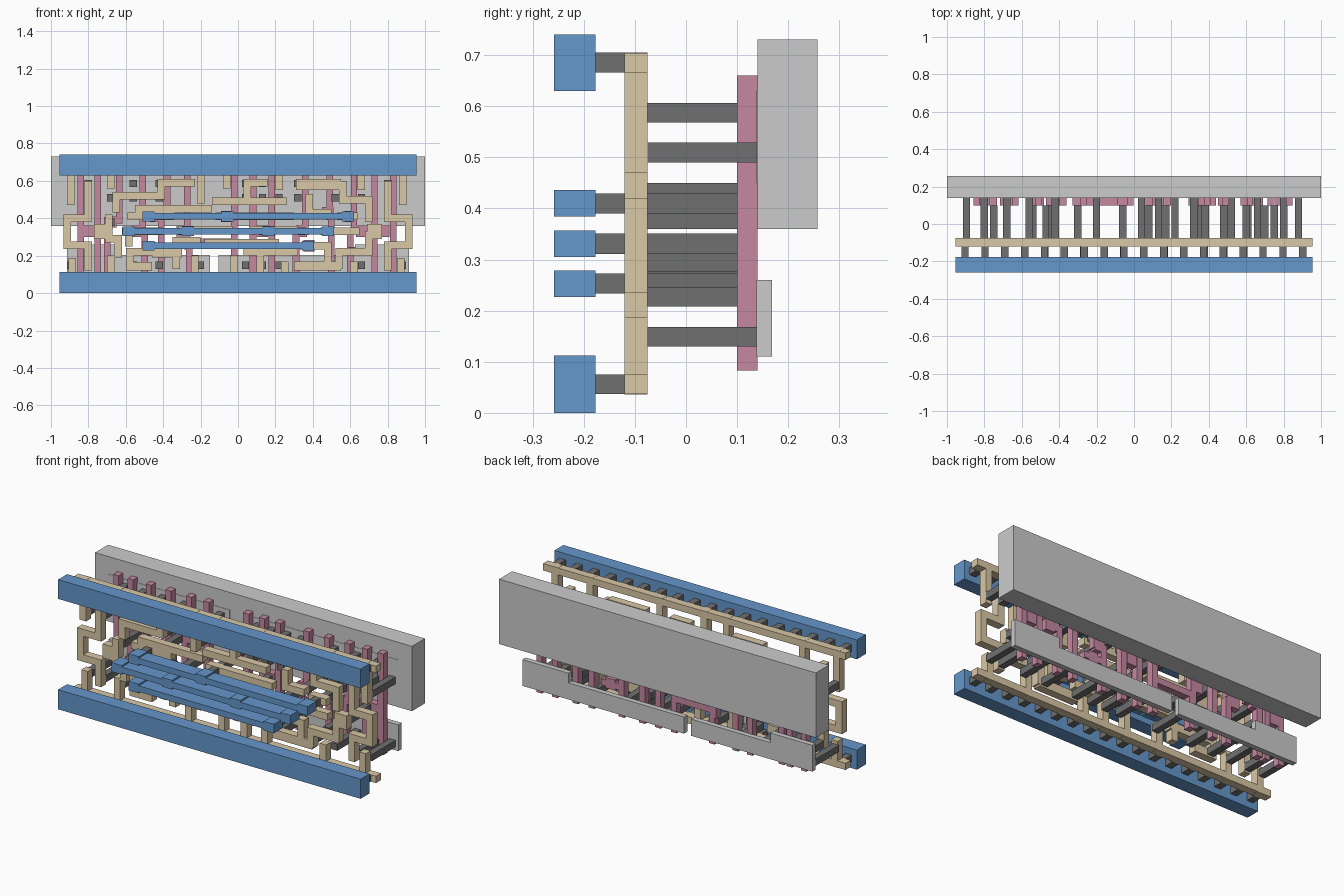
import bpy, bmesh


def material(name, rgb):
    m = bpy.data.materials.new(name)
    m.diffuse_color = (*rgb, 1)
    return m


BLUE = material("blue", (0.13, 0.31, 0.60))
TAN = material("tan", (0.70, 0.58, 0.38))
PINK = material("pink", (0.56, 0.25, 0.35))
DARK = material("dark", (0.16, 0.16, 0.16))


def path(w, *pts):
    """Rectangles (x0, x1, z0, z1) following a right-angled centre line."""
    h = w / 2
    return [(min(a[0], b[0]) - h, max(a[0], b[0]) + h,
             min(a[1], b[1]) - h, max(a[1], b[1]) + h)
            for a, b in zip(pts, pts[1:])]


def sq(x, z, w):
    return (x - w / 2, x + w / 2, z - w / 2, z + w / 2)


def mirrored(rects):
    return rects + [(-b, -a, c, d) for a, b, c, d in rects]


def layer(name, rects, y0, y1, mat=None):
    """Merge flat rectangles into one outline and extrude it from y0 to y1."""
    rects = [tuple(round(v, 3) for v in r) for r in rects]
    xs = sorted({v for r in rects for v in r[:2]})
    zs = sorted({v for r in rects for v in r[2:]})
    bm = bmesh.new()
    verts = {}

    def vert(i, j):
        if (i, j) not in verts:
            verts[i, j] = bm.verts.new((xs[i], y0, zs[j]))
        return verts[i, j]

    for i in range(len(xs) - 1):
        for j in range(len(zs) - 1):
            cx, cz = (xs[i] + xs[i + 1]) / 2, (zs[j] + zs[j + 1]) / 2
            if any(a < cx < b and c < cz < d for a, b, c, d in rects):
                bm.faces.new([vert(i, j), vert(i + 1, j), vert(i + 1, j + 1), vert(i, j + 1)])
    base = bm.faces[:]
    ext = bmesh.ops.extrude_face_region(bm, geom=base, use_keep_orig=True)
    bmesh.ops.translate(bm, vec=(0, y1 - y0, 0),
                        verts=[g for g in ext["geom"] if isinstance(g, bmesh.types.BMVert)])
    bmesh.ops.recalc_face_normals(bm, faces=bm.faces[:])
    me = bpy.data.meshes.new(name)
    bm.to_mesh(me)
    bm.free()
    ob = bpy.data.objects.new(name, me)
    bpy.context.collection.objects.link(ob)
    if mat:
        me.materials.append(mat)


# Back plate and the thin stepped plates
layer("back_plate", [(-1, 1, 0.36, 0.73)], 0.14, 0.257)
layer("lower_thin_plates", [(-0.915, -0.15, 0.11, 0.205), (-0.915, -0.65, 0.11, 0.26),
                            (-0.105, 0.915, 0.11, 0.205), (0.625, 0.915, 0.11, 0.26)], 0.138, 0.168)
layer("upper_thin_plates", [(-0.915, -0.15, 0.45, 0.63), (-0.03, 0.915, 0.45, 0.63)], 0.138, 0.168)

# Front rails and the three padded strips
layer("bottom_rail", [(-0.955, 0.955, 0, 0.112)], -0.258, -0.177, BLUE)
layer("top_rail", [(-0.955, 0.955, 0.63, 0.74)], -0.258, -0.177, BLUE)
strips = {"upper_strip": (0.41, [-0.478, -0.055, 0.587]),
          "middle_strip": (0.331, [-0.585, -0.268, 0.163, 0.48]),
          "lower_strip": (0.253, [-0.478, 0.375])}
pegs = []
for name, (z, pads) in strips.items():
    r = [(pads[0], pads[-1], z - 0.017, z + 0.017)]
    r += [(x - 0.032, x + 0.032, z - 0.026, z + 0.026) for x in pads]
    layer(name, r, -0.258, -0.177, BLUE)
    pegs += [sq(x, z, 0.039) for x in pads]
for k in range(18):
    pegs += [sq(-0.903 + 0.1062 * k, z, 0.039) for z in (0.056, 0.685)]
layer("short_pegs", pegs, -0.177, -0.12, DARK)

# Tan wiring: two rails with teeth and tracks between them
W = 0.04
wire = [(-0.955, 0.955, 0.037, 0.076), (-0.955, 0.955, 0.665, 0.704)]
for x, z in [(-0.895, 0.49), (-0.68, 0.58), (-0.20, 0.50), (-0.06, 0.58),
             (0.22, 0.57), (0.66, 0.57), (0.88, 0.49)]:
    wire += path(W, (x, 0.685), (x, z))
for x, z in [(-0.885, 0.167), (-0.68, 0.18), (-0.23, 0.18), (-0.02, 0.18),
             (0.12, 0.19), (0.25, 0.15), (0.62, 0.15), (0.87, 0.167)]:
    wire += path(W, (x, 0.056), (x, z))
wire += mirrored(path(W, (0.80, 0.58), (0.80, 0.40), (0.912, 0.40), (0.912, 0.255),
                      (0.80, 0.255), (0.80, 0.14)))
wire += mirrored([(0.69, 0.77, 0.29, 0.37)])
wire += path(W, (-0.69, 0.40), (-0.69, 0.29), (-0.64, 0.29), (-0.64, 0.21))
wire += path(W, (-0.65, 0.45), (-0.65, 0.52), (-0.41, 0.52), (-0.41, 0.59), (-0.25, 0.59))
wire += path(W, (-0.57, 0.41), (-0.36, 0.41)) + path(W, (-0.53, 0.45), (-0.16, 0.45))
wire += path(W, (-0.60, 0.331), (-0.42, 0.331)) + path(W, (-0.585, 0.331), (-0.585, 0.27))
wire += path(W, (-0.58, 0.15), (-0.58, 0.22), (-0.46, 0.22), (-0.46, 0.253))
wire += [(-0.60, -0.46, 0.12, 0.165), (-0.46, -0.30, 0.19, 0.235)]
wire += path(W, (-0.33, 0.15), (-0.33, 0.28), (-0.22, 0.28)) + path(W, (-0.30, 0.34), (-0.05, 0.34))
wire += path(W, (-0.12, 0.49), (0.24, 0.49)) + path(W, (0.05, 0.49), (0.05, 0.59), (0.14, 0.59))
wire += path(W, (-0.10, 0.41), (0.28, 0.41)) + path(W, (0.08, 0.34), (0.30, 0.34))
wire += path(W, (-0.16, 0.27), (0.20, 0.27)) + path(W, (0.05, 0.27), (0.05, 0.22), (0.30, 0.22))
wire += [(0.31, 0.55, 0.55, 0.61), (0.30, 0.55, 0.12, 0.17)]
wire += path(W, (0.50, 0.58), (0.56, 0.58), (0.56, 0.50), (0.70, 0.50), (0.70, 0.40))
wire += path(W, (0.38, 0.51), (0.38, 0.43), (0.48, 0.43)) + path(W, (0.55, 0.41), (0.62, 0.41))
wire += path(W, (0.46, 0.331), (0.63, 0.331)) + path(W, (0.36, 0.253), (0.48, 0.253), (0.48, 0.19))
wire += path(W, (0.54, 0.15), (0.54, 0.22), (0.70, 0.22), (0.70, 0.31))
layer("tan_wiring", wire, -0.12, -0.075, TAN)

# Pink fingers, some shifted halfway up by a sideways jog
P = 0.035
fingers = []
for x in (-0.84, -0.75, 0.08, 0.18, 0.73, 0.83):
    fingers += path(P, (x, 0.10), (x, 0.643))
for xt, xb, z in [(-0.635, -0.70, 0.39), (-0.51, -0.50, 0.33), (-0.38, -0.41, 0.41),
                  (-0.27, -0.26, 0.25), (-0.02, -0.02, 0.33), (0.36, 0.31, 0.33),
                  (0.49, 0.50, 0.41), (0.62, 0.60, 0.33)]:
    fingers += path(P, (xt, 0.643), (xt, z), (xb, z), (xb, 0.10))
fingers += path(P, (-0.26, 0.275), (-0.02, 0.275)) + path(P, (0.31, 0.25), (0.42, 0.25))
for x, z in [(-0.80, 0.331), (0.78, 0.331), (-0.68, 0.38), (-0.54, 0.331), (-0.44, 0.41),
             (-0.30, 0.331), (-0.06, 0.41), (0.13, 0.331), (0.34, 0.331), (0.38, 0.253),
             (0.48, 0.43), (0.60, 0.41), (0.66, 0.331)]:
    fingers.append(sq(x, z, 0.06))
layer("pink_fingers", fingers, 0.10, 0.14, PINK)

# Long pegs: deep ones reach the plates, the others stop at the pink fingers
deep = []
for x in (-0.895, -0.80, -0.68, -0.56, -0.42, -0.20, 0.04, 0.13, 0.22, 0.32, 0.52, 0.66, 0.80, 0.88):
    deep.append(sq(x, 0.51, 0.039))
    deep.append(sq(x, 0.149, 0.039))
    if abs(x) < 0.85:
        deep.append(sq(x, 0.587, 0.039))
layer("deep_pegs", deep, -0.075, 0.138, DARK)
mid = [(-0.68, 0.38), (-0.54, 0.331), (-0.47, 0.253), (-0.44, 0.41), (-0.30, 0.331),
       (-0.06, 0.41), (0.08, 0.27), (0.13, 0.331), (0.17, 0.227), (0.34, 0.331), (0.38, 0.253),
       (0.48, 0.43), (0.60, 0.41), (0.61, 0.227), (0.70, 0.297), (0.75, 0.331), (-0.75, 0.331)]
layer("middle_pegs", [sq(x, z, 0.039) for x, z in mid], -0.075, 0.10, DARK)
